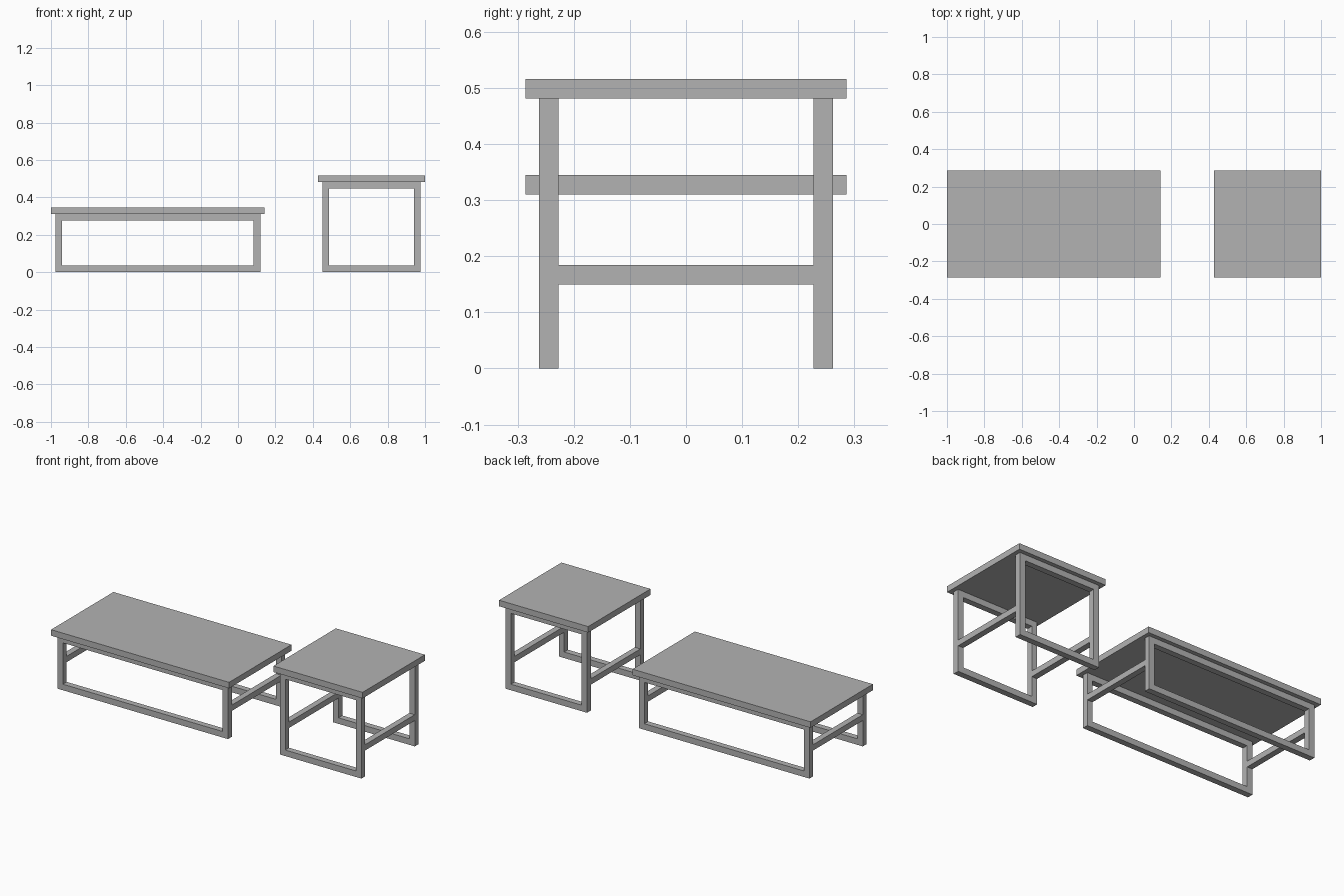
import bpy

cube = bpy.data.objects.get("Cube")
if cube:
    bpy.data.objects.remove(cube, do_unlink=True)

# One plain grey for every part
grey = bpy.data.materials.new("plain grey")
grey.use_nodes = True
grey.diffuse_color = (0.45, 0.45, 0.45, 1)
grey.node_tree.nodes["Principled BSDF"].inputs["Base Color"].default_value = (0.45, 0.45, 0.45, 1)

BAR = 0.035        # square bar and top thickness
OVERHANG = 0.024   # top beyond the frames
HALF_DEPTH = 0.286


def finish(name, verts, faces):
    mesh = bpy.data.meshes.new(name)
    mesh.from_pydata(verts, [], faces)
    mesh.materials.append(grey)
    obj = bpy.data.objects.new(name, mesh)
    bpy.context.collection.objects.link(obj)
    return obj


def box(name, x0, x1, y0, y1, z0, z1):
    verts = [(x, y, z) for z in (z0, z1) for x, y in ((x0, y0), (x1, y0), (x1, y1), (x0, y1))]
    sides = [(i, (i + 1) % 4, (i + 1) % 4 + 4, i + 4) for i in range(4)]
    return finish(name, verts, [(3, 2, 1, 0), (4, 5, 6, 7)] + sides)


def frame(name, x0, x1, y0, y1, z1):
    """Upright rectangular loop of square bar, mitred at the corners."""
    def loop(y, inset):
        a, b, c, d = x0 + inset, x1 - inset, inset, z1 - inset
        return [(a, y, c), (b, y, c), (b, y, d), (a, y, d)]

    # Four rings swept around the bar section
    rings = [loop(y0, 0), loop(y0, BAR), loop(y1, BAR), loop(y1, 0)]
    faces = []
    for r in range(4):
        s = (r + 1) % 4
        for i in range(4):
            j = (i + 1) % 4
            faces.append((r * 4 + i, r * 4 + j, s * 4 + j, s * 4 + i))
    return finish(name, sum(rings, []), faces)


def table(name, x0, x1, height):
    under = height - BAR
    box(name + "_top", x0, x1, -HALF_DEPTH, HALF_DEPTH, under, height)
    fx0, fx1 = x0 + OVERHANG, x1 - OVERHANG
    outer = HALF_DEPTH - OVERHANG
    inner = outer - BAR
    # Front and back loop frames
    frame(name + "_front_frame", fx0, fx1, -outer, -inner, under)
    frame(name + "_back_frame", fx0, fx1, inner, outer, under)
    # Stretchers joining the legs at each end
    for side, x in (("right", fx0), ("left", fx1 - BAR)):
        box(f"{name}_{side}_stretcher", x, x + BAR, -inner, inner, 0.15, 0.184)


table("coffee_table", -1.0, 0.143, 0.345)
table("side_table", 0.428, 1.0, 0.516)
